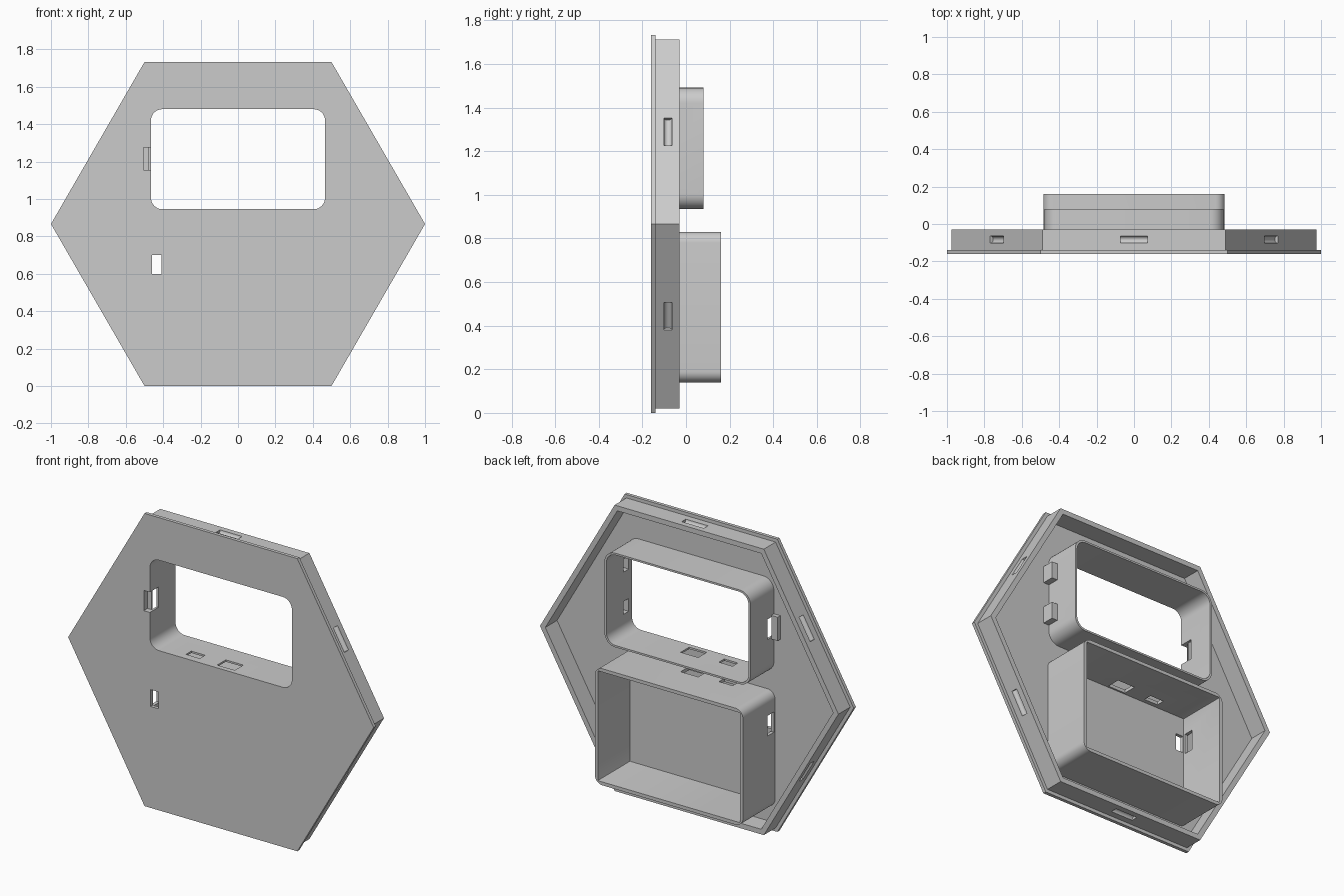
import bpy
from math import cos, sin, pi, radians
from mathutils import Matrix, Vector
import bmesh

cube = bpy.data.objects.get("Cube")
if cube:
    bpy.data.objects.remove(cube, do_unlink=True)

GREY = (0.6, 0.6, 0.6, 1)
mat = bpy.data.materials.new("plain grey")
mat.use_nodes = True
mat.diffuse_color = GREY
mat.node_tree.nodes["Principled BSDF"].inputs["Base Color"].default_value = GREY

MID = 0.866                          # height of the hexagon centre
FRONT, FLOOR, RIM = -0.16, -0.14, -0.03


def finish(name, bm):
    bmesh.ops.recalc_face_normals(bm, faces=bm.faces[:])
    mesh = bpy.data.meshes.new(name)
    bm.to_mesh(mesh)
    bm.free()
    mesh.materials.append(mat)
    ob = bpy.data.objects.new(name, mesh)
    bpy.context.collection.objects.link(ob)
    return ob


def prism(name, outline, y0, y1):
    """Extrude an x-z outline from y0 to y1."""
    bm = bmesh.new()
    face = bm.faces.new([bm.verts.new((x, y0, z)) for x, z in outline])
    ext = bmesh.ops.extrude_face_region(bm, geom=[face])["geom"]
    verts = [v for v in ext if isinstance(v, bmesh.types.BMVert)]
    bmesh.ops.translate(bm, verts=verts, vec=(0, y1 - y0, 0))
    return finish(name, bm)


def hexagon(apothem):
    r = apothem / cos(pi / 6)
    return [(r * cos(i * pi / 3), MID + r * sin(i * pi / 3)) for i in range(6)]


def rounded(x0, x1, z0, z1, r, steps=8):
    corners = [(x1 - r, z1 - r), (x0 + r, z1 - r), (x0 + r, z0 + r), (x1 - r, z0 + r)]
    pts = []
    for i, (cx, cz) in enumerate(corners):
        for k in range(steps + 1):
            a = (i + k / steps) * pi / 2
            pts.append((cx + r * cos(a), cz + r * sin(a)))
    return pts


def box(name, x0, x1, y0, y1, z0, z1):
    return prism(name, [(x0, z0), (x1, z0), (x1, z1), (x0, z1)], y0, y1)


def cut(ob, cutter):
    """Subtract the cutter, bake the result and drop the cutter."""
    cutter.hide_render = True
    mod = ob.modifiers.new("cut", "BOOLEAN")
    mod.operation, mod.solver, mod.object = "DIFFERENCE", "EXACT", cutter
    dg = bpy.context.evaluated_depsgraph_get()
    dg.update()
    mesh = bpy.data.meshes.new_from_object(ob.evaluated_get(dg))
    ob.modifiers.clear()
    ob.data = mesh
    bpy.data.objects.remove(cutter, do_unlink=True)


def window_cutter():
    return prism("cutter", rounded(-0.465, 0.465, 0.945, 1.48, 0.06), -0.3, 0.3)


# Front plate with window, clip notch and small slot
plate = prism("front_plate", hexagon(MID), FRONT, FLOOR)
cut(plate, window_cutter())
cut(plate, box("cutter", -0.505, -0.45, -0.2, -0.1, 1.155, 1.275))
cut(plate, box("cutter", -0.46, -0.41, -0.2, -0.1, 0.6, 0.7))

# Hexagonal rim with a rounded groove on each side
rim = prism("rim", hexagon(MID - 0.02), FLOOR, RIM)
cut(rim, prism("cutter", hexagon(MID - 0.05), -0.3, 0.1))
for i in range(6):
    a = pi / 6 + i * pi / 3
    bm = bmesh.new()
    turn = Matrix.Rotation(pi / 2 - a, 4, "Y") @ Matrix.Rotation(pi / 2, 4, "Y")
    spot = Vector((cos(a), 0, sin(a))) * (MID - 0.02) + Vector((0, -0.083, MID))
    bmesh.ops.create_cone(bm, cap_ends=True, segments=24, radius1=0.019, radius2=0.019,
                          depth=0.145, matrix=Matrix.Translation(spot) @ turn)
    cut(rim, finish("cutter", bm))

# Open frame round the window
frame = prism("window_frame", rounded(-0.478, 0.478, 0.934, 1.491, 0.07), FLOOR, 0.08)
cut(frame, window_cutter())

# Open tray below the window
tray = prism("lower_tray", rounded(-0.485, 0.485, 0.14, 0.83, 0.05), FLOOR, 0.16)
cut(tray, prism("cutter", rounded(-0.465, 0.465, 0.16, 0.81, 0.005, 2), -0.3, 0.3))

# Matching cable holes through the frame floor and the tray roof
for ob, z in ((frame, 0.94), (tray, 0.82)):
    cut(ob, box("cutter", -0.045, 0.07, -0.13, -0.05, z - 0.03, z + 0.03))
    cut(ob, box("cutter", -0.26, -0.17, -0.115, -0.065, z - 0.03, z + 0.03))

# Side openings on the right walls
cut(frame, box("cutter", -0.52, -0.44, -0.15, -0.08, 1.155, 1.275))
cut(tray, box("cutter", -0.52, -0.44, -0.13, -0.07, 0.59, 0.71))

# Cap behind the clip notch
cap = box("clip_cap", -0.52, -0.478, FLOOR, -0.115, 1.145, 1.285)
cut(cap, box("cutter", -0.505, -0.45, -0.2, -0.125, 1.155, 1.275))

# Two hollow clip pockets on the left wall of the frame
pockets = []
for i, z in enumerate((1.09, 1.34)):
    pocket = box("clip_pocket_%d" % (i + 1), 0.47, 0.515, -0.14, -0.07, z - 0.05, z + 0.05)
    for ob in (frame, pocket):
        cut(ob, box("cutter", 0.44, 0.503, -0.128, -0.082, z - 0.038, z + 0.038))
    pockets.append(pocket)

# Smooth the rounded corners, keep hard edges
bpy.ops.object.select_all(action="DESELECT")
for ob in [plate, rim, frame, tray, cap] + pockets:
    ob.select_set(True)
bpy.context.view_layer.objects.active = plate
bpy.ops.object.shade_smooth_by_angle(angle=radians(30))
